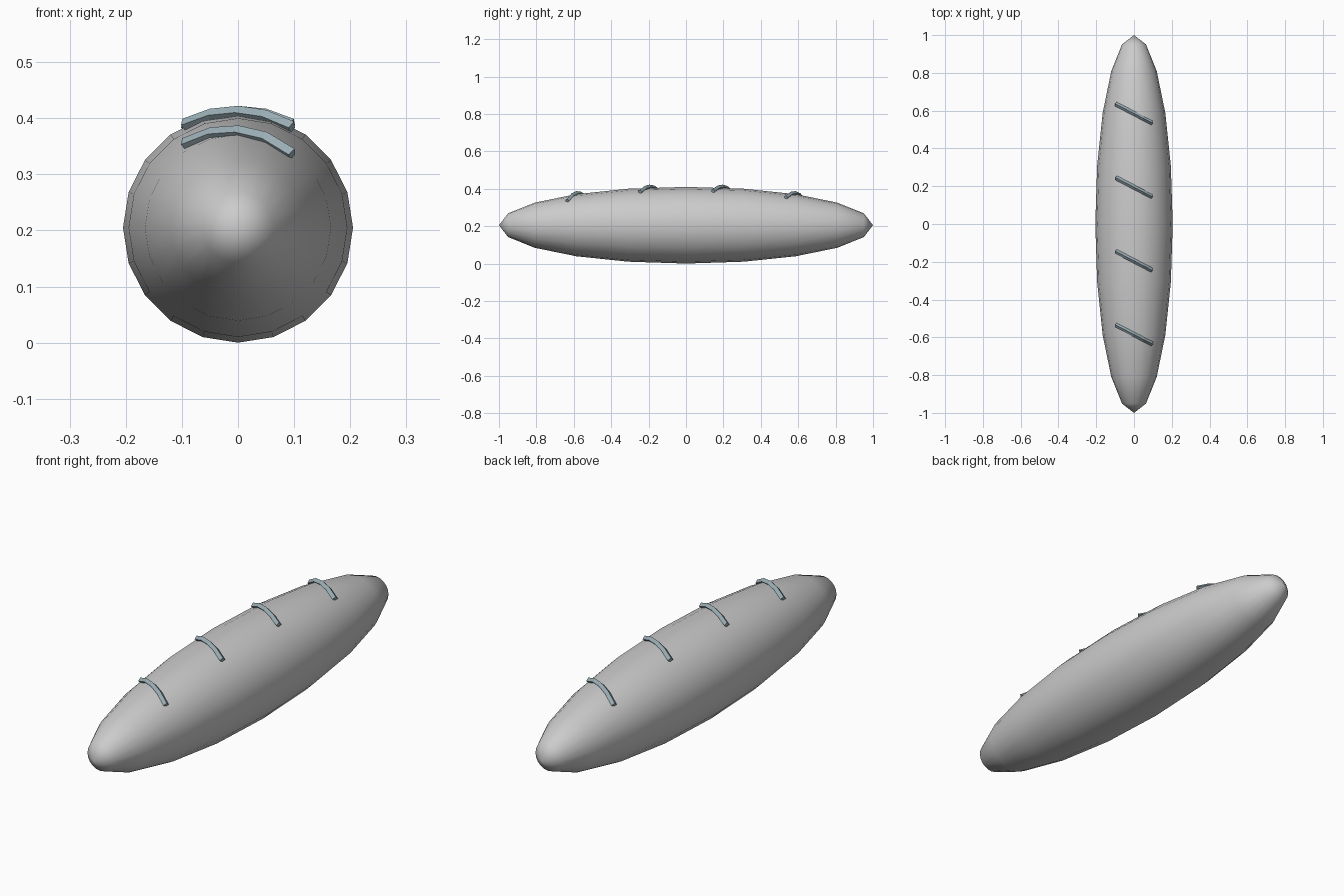
import bpy
import math

if "Cube" in bpy.data.objects:
    bpy.data.objects.remove(bpy.data.objects["Cube"])

R = 0.205  # loaf radius; half length is 1

# Loaf body: stretched sphere with its poles along y
bpy.ops.mesh.primitive_uv_sphere_add(segments=20, ring_count=10, radius=1)
body = bpy.context.object
body.name = "loaf_body"
body.scale = (R, R, 1)
body.rotation_euler = (math.pi / 2, 0, 0)
body.location = (0, 0, R)
bpy.ops.object.transform_apply(location=True, rotation=True, scale=True)
bpy.ops.object.shade_smooth()

mat = bpy.data.materials.new("score_tint")
mat.diffuse_color = (0.33, 0.43, 0.47, 1)
mat.use_nodes = True
mat.node_tree.nodes["Principled BSDF"].inputs["Base Color"].default_value = mat.diffuse_color


def surface_z(x, y):
    return R + math.sqrt(R * R * (1 - y * y) - x * x)


# Diagonal score ridges that follow the top of the loaf
def score(index, y0):
    curve = bpy.data.curves.new(f"score_{index}", "CURVE")
    curve.dimensions = "3D"
    curve.twist_mode = "Z_UP"
    curve.bevel_depth = 0.012
    curve.bevel_resolution = 0
    curve.use_fill_caps = True
    spline = curve.splines.new("POLY")
    spline.points.add(4)
    spline.use_smooth = False
    for i, point in enumerate(spline.points):
        x = -0.096 + 0.048 * i
        y = y0 - 0.52 * x
        point.co = (x, y, surface_z(x, y) + 0.004, 1)
    curve.materials.append(mat)
    ridge = bpy.data.objects.new(f"score_{index}", curve)
    bpy.context.collection.objects.link(ridge)


for n, y in enumerate((-0.585, -0.195, 0.195, 0.585)):
    score(n + 1, y)
